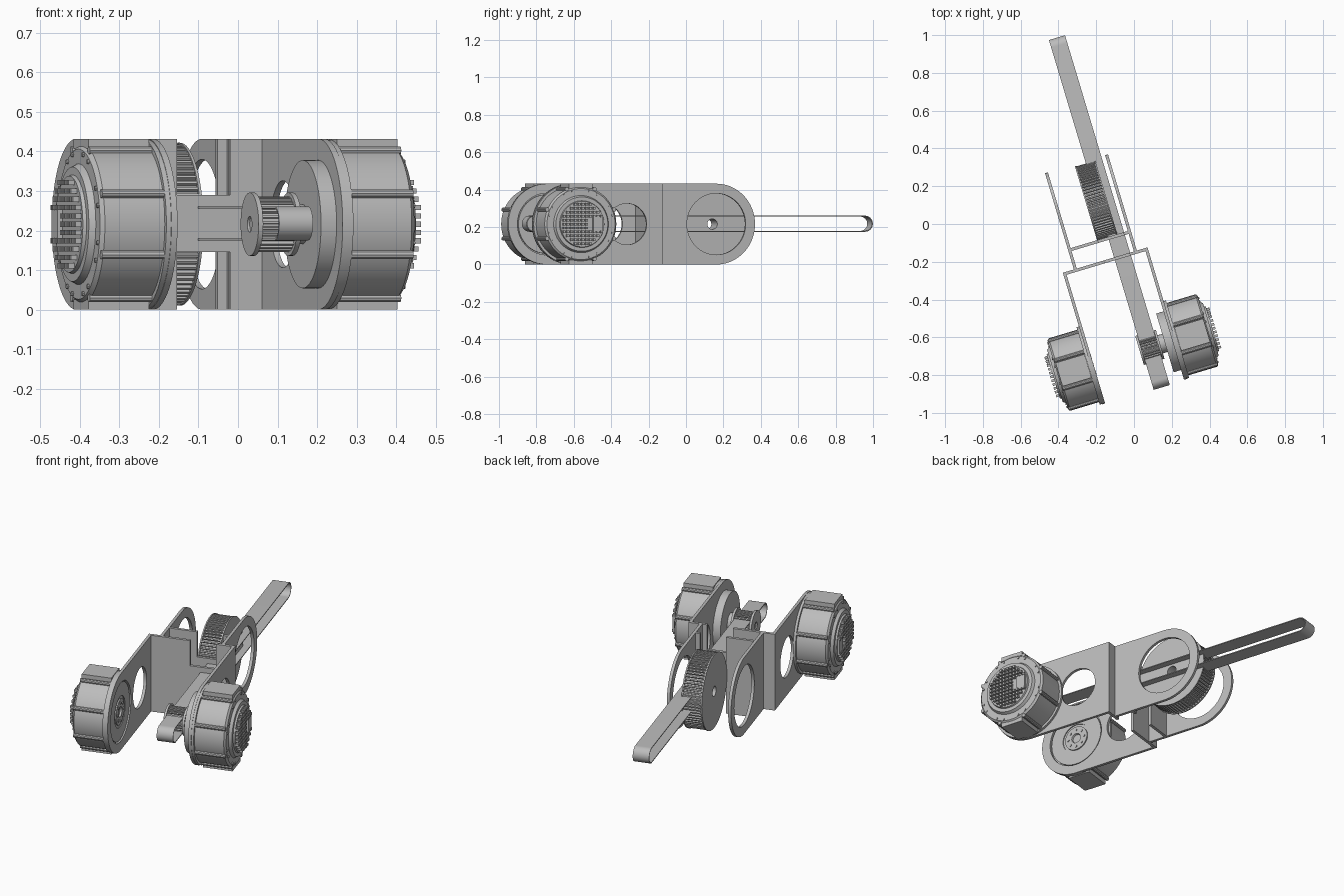
import bpy, bmesh, math
from mathutils import Matrix, Vector

cube = bpy.data.objects.get("Cube")
if cube:
    bpy.data.objects.remove(cube, do_unlink=True)

grey = bpy.data.materials.new("machined grey")
grey.use_nodes = True
GREY = (0.5, 0.5, 0.5, 1)
grey.diffuse_color = GREY
grey.node_tree.nodes["Principled BSDF"].inputs["Base Color"].default_value = GREY

# The assembly is laid out along its own axes (u across, v along), then turned
TURN = Matrix.Rotation(math.radians(16.68), 4, 'Z')
H = 0.432
MID = H / 2
SHAFT_V = -0.65
WHEEL_V = 0.177
WALL_V = -0.155
T = 0.016
parts = []


def finish(bm, name, smooth=True):
    bmesh.ops.recalc_face_normals(bm, faces=bm.faces)
    bm.transform(TURN)
    mesh = bpy.data.meshes.new(name)
    bm.to_mesh(mesh)
    bm.free()
    mesh.materials.append(grey)
    ob = bpy.data.objects.new(name, mesh)
    bpy.context.collection.objects.link(ob)
    if smooth:
        parts.append(ob)
    return ob


def arc(cx, cy, r, start=0, end=360, n=64):
    full = end - start == 360
    steps = n if full else n + 1
    angles = [math.radians(start + (end - start) * i / n) for i in range(steps)]
    return [(cx + r * math.cos(a), cy + r * math.sin(a)) for a in angles]


def prism(name, loops, axis, low, high):
    """Extrude an outline with holes across u (side outline) or along v (front outline)."""
    curve = bpy.data.curves.new(name, 'CURVE')
    curve.dimensions = '2D'
    curve.fill_mode = 'BOTH'
    curve.extrude = (high - low) / 2
    for loop in loops:
        spline = curve.splines.new('POLY')
        spline.points.add(len(loop) - 1)
        for p, (x, y) in zip(spline.points, loop):
            p.co = (x, y, 0, 1)
        spline.use_cyclic_u = True
    temp = bpy.data.objects.new(name + " outline", curve)
    bpy.context.collection.objects.link(temp)
    dg = bpy.context.evaluated_depsgraph_get()
    mesh = bpy.data.meshes.new_from_object(temp.evaluated_get(dg))
    bm = bmesh.new()
    bm.from_mesh(mesh)
    bpy.data.objects.remove(temp, do_unlink=True)
    bpy.data.meshes.remove(mesh)
    bmesh.ops.remove_doubles(bm, verts=bm.verts, dist=1e-5)
    mid = (low + high) / 2
    for v in bm.verts:
        x, y, z = v.co
        v.co = (z + mid, x, y) if axis == 'u' else (x, mid - z, y)
    return finish(bm, name)


def add_lathe(bm, profile, v, z, n=64):
    """Spin a (u, radius) profile about an axis parallel to u."""
    vs = [bm.verts.new((u, v + r, z)) for u, r in profile]
    edges = [bm.edges.new(pair) for pair in zip(vs, vs[1:])]
    bmesh.ops.spin(bm, geom=vs + edges, cent=(0, v, z), axis=(1, 0, 0),
                   angle=math.tau, steps=n, use_merge=True)
    bmesh.ops.remove_doubles(bm, verts=bm.verts, dist=1e-6)


def lathe(name, profile, v, z=MID, n=64):
    bm = bmesh.new()
    add_lathe(bm, profile, v, z, n)
    return finish(bm, name)


def rods(name, u0, u1, r, v, places, n=10):
    bm = bmesh.new()
    for y, z in places:
        add_lathe(bm, [(u0, 0), (u0, r), (u1, r), (u1, 0)], v + y, MID + z, n)
    return finish(bm, name)


def boxes(name, items):
    bm = bmesh.new()
    for centre, size in items:
        m = Matrix.Translation(centre) @ Matrix.Diagonal(Vector(size).to_4d())
        bmesh.ops.create_cube(bm, size=1, matrix=m)
    return finish(bm, name, False)


def motor(side, name, base):
    def at(d):
        return base + side * d
    # Stepped round housing with end cap
    lathe(name + "_motor_body", [(at(d), r) for d, r in (
        (0, 0), (0, 0.214), (0.014, 0.214), (0.014, 0.2), (0.172, 0.2), (0.182, 0.19),
        (0.182, 0.153), (0.198, 0.145), (0.198, 0.125), (0.207, 0.122), (0.207, 0))], SHAFT_V)
    # Long bolts around the housing, and face screws
    rods(name + "_motor_ribs", at(0.01), at(0.178), 0.011, SHAFT_V,
         arc(0, 0, 0.202, 22.5, 382.5, 8))
    rods(name + "_face_screws", at(0.17), at(0.187), 0.006, SHAFT_V,
         arc(0, 0, 0.182, 15, 375, 8) + arc(0, 0, 0.182, 30, 390, 8), 8)
    # Cover pads on top and bottom
    boxes(name + "_cover_pads", [((at(0.095), SHAFT_V, z), (0.16, 0.13, 0.025))
                                 for z in (0.0125, H - 0.0125)])
    boxes(name + "_cover_plates", [((at(0.09), SHAFT_V, z), (0.07, 0.08, 0.006))
                                   for z in (0.003, H - 0.003)])
    # Pin grid and connector on the end cap
    pitch = 0.021
    pins = []
    for i in range(-5, 6):
        for j in range(-5, 6):
            y, z = i * pitch, j * pitch
            if math.hypot(y, z) < 0.118 and not (i > 1 and abs(j) < 2):
                pins.append(((at(0.214), SHAFT_V + y, MID + z), (0.018, 0.013, 0.013)))
    boxes(name + "_cap_pins", pins)
    boxes(name + "_connector", [((at(0.21), SHAFT_V + 0.085, MID), (0.02, 0.055, 0.08))])


def front_plate(name, u0, holes):
    outline = [(WALL_V, 0), (WALL_V, H)] + arc(SHAFT_V, MID, MID, 90, 270, 40)
    window = arc(-0.339, MID, 0.11)
    prism(name, [outline, window] + holes, 'u', u0, u0 + T)


def rear_plate(name, u0):
    outline = arc(WHEEL_V, MID, MID, -90, 90, 40) + [(WALL_V + T, H), (WALL_V + T, 0)]
    prism(name, [outline, arc(WHEEL_V, MID, 0.164)], 'u', u0, u0 + T)


def notched_wall(name, u0, u1, v0):
    a, b, low, high = -0.208, -0.067, 0.146, 0.29
    outline = [(u0, 0), (a, 0), (a, low), (b, low), (b, 0), (u1, 0),
               (u1, H), (b, H), (b, high), (a, high), (a, H), (u0, H)]
    prism(name, [outline], 'v', v0, v0 + T)


def gear(name, u0, u1, v, root, tip, teeth, bore):
    outline = []
    for i in range(teeth):
        for frac, r in ((0, root), (0.4, root), (0.5, tip), (0.9, tip)):
            a = math.tau * (i + frac) / teeth
            outline.append((v + r * math.cos(a), MID + r * math.sin(a)))
    prism(name, [outline, arc(v, MID, bore, n=24)], 'u', u0, u1)


# Bracket
front_plate("right_front_plate", -0.435, [arc(SHAFT_V, MID, 0.165)])
front_plate("left_front_plate", 0.017, [])
rear_plate("right_rear_plate", -0.374)
rear_plate("left_rear_plate", -0.042)
notched_wall("front_wall", -0.435, 0.033, WALL_V)
notched_wall("rear_wall", -0.374, -0.026, -0.042)

# Motors
motor(-1, "right", -0.434)
motor(1, "left", 0.032)

# Rotor faces on the inner sides
lathe("right_rotor", [(-0.434, 0.158), (-0.424, 0.158), (-0.424, 0.085), (-0.429, 0.085),
                      (-0.429, 0.07), (-0.422, 0.07), (-0.422, 0.028), (-0.432, 0.025),
                      (-0.432, 0)], SHAFT_V)
rods("right_rotor_screws", -0.426, -0.418, 0.007, SHAFT_V, arc(0, 0, 0.05, n=8))
lathe("left_rotor", [(0.02, 0), (0.02, 0.162), (-0.024, 0.162), (-0.024, 0)], SHAFT_V)

# Small drive pulley and shaft
gear("drive_pulley_teeth", -0.152, -0.06, SHAFT_V, 0.062, 0.07, 28, 0.02)
for n, u in (("outer", -0.164), ("inner", -0.062)):
    prism("drive_pulley_flange_" + n, [arc(SHAFT_V, MID, 0.08, n=48),
          arc(SHAFT_V, MID, 0.02, n=24)], 'u', u, u + 0.012)
lathe("drive_shaft", [(-0.158, 0), (-0.158, 0.022), (-0.06, 0.022), (-0.06, 0.05),
                      (-0.02, 0.05), (-0.02, 0)], SHAFT_V)

# Large toothed wheel
gear("driven_wheel_teeth", -0.206, -0.106, WHEEL_V, 0.193, 0.203, 72, 0.028)
for n, u in (("outer", -0.212), ("inner", -0.107)):
    prism("driven_wheel_flange_" + n, [arc(WHEEL_V, MID, 0.206, n=72),
          arc(WHEEL_V, MID, 0.028, n=24)], 'u', u, u + 0.007)

# Belt loop
def stadium(r):
    return arc(-0.828, MID + 0.002, r, 90, 270, 20) + arc(1.019, MID + 0.002, r, -90, 90, 20)

prism("belt", [stadium(0.043), stadium(0.038)], 'u', -0.152, -0.063)

# Smooth the round parts, keep the edges crisp
bpy.ops.object.select_all(action='DESELECT')
for ob in parts:
    ob.select_set(True)
bpy.context.view_layer.objects.active = parts[0]
bpy.ops.object.shade_smooth_by_angle(angle=math.radians(30))
